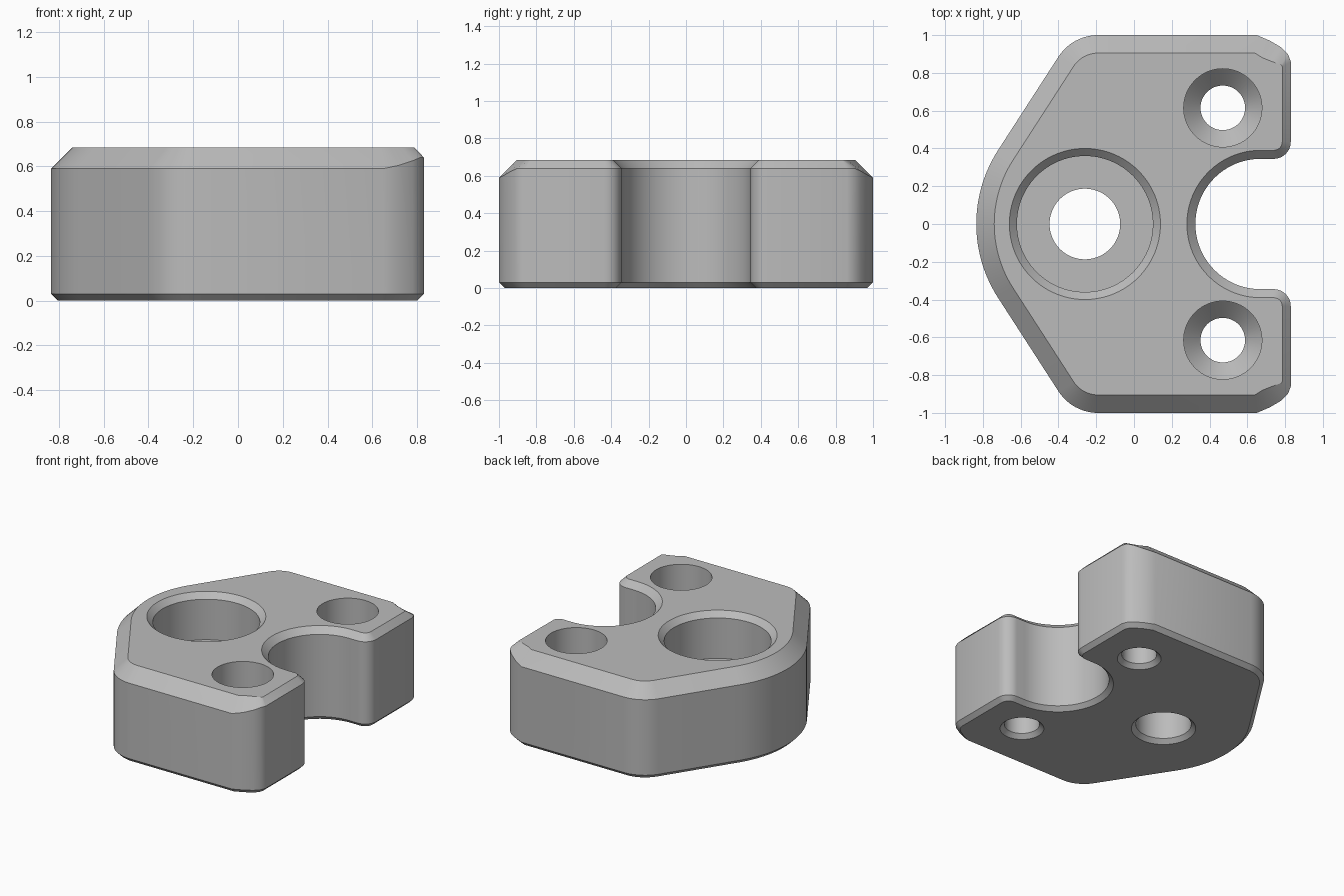
import bpy, bmesh
from math import cos, sin, radians, pi
from mathutils import Vector

HEIGHT = 0.685
OUTER, INNER, BASE = 0.095, 0.045, 0.03   # chamfer sizes

cube = bpy.data.objects.get("Cube")
if cube:
    bpy.data.objects.remove(cube)

steel = bpy.data.materials.new("plain grey")
steel.use_nodes = True
grey = (0.5, 0.5, 0.5, 1)
steel.diffuse_color = grey
steel.node_tree.nodes["Principled BSDF"].inputs["Base Color"].default_value = grey


def arc(cx, cy, r, start, end, steps):
    out = []
    for i in range(steps + 1):
        a = radians(start + (end - start) * i / steps)
        out.append((cx + r * cos(a), cy + r * sin(a)))
    return out


def make_object(name, bm):
    bmesh.ops.recalc_face_normals(bm, faces=bm.faces)
    mesh = bpy.data.meshes.new(name)
    bm.to_mesh(mesh)
    bm.free()
    mesh.materials.append(steel)
    obj = bpy.data.objects.new(name, mesh)
    bpy.context.collection.objects.link(obj)
    return obj


# Half outline, clockwise from the rounded nose to the notch: point, chamfer, explicit top point
half = [(p, OUTER, None) for p in
        arc(-0.115, 0, 0.72, 180, 146.3, 12) + arc(-0.19, 0.75, 0.25, 146.3, 90, 12)]
corner = [((0.65, 1.0), 0.095, (0.64, 0.905)),
          ((0.72, 0.97), 0.08, (0.68, 0.88)),
          ((0.78, 0.935), 0.06, (0.73, 0.86)),
          ((0.815, 0.9), 0.045, (0.78, 0.842)),
          ((0.83, 0.86), 0.045, (0.787, 0.832))]
half += corner
half += [(p, INNER, None) for p in
         arc(0.74, 0.435, 0.09, 0, -90, 10) + arc(0.67, 0, 0.345, 90, 180, 24)]

mirrored = [((p[0], -p[1]), c, (t[0], -t[1]) if t else None)
            for p, c, t in reversed(half[1:-1])]
outline = half + mirrored
points = [Vector(p) for p, c, t in outline]
count = len(points)


def inward(i):
    """Mitred unit offset into the material."""
    d1 = (points[i] - points[i - 1]).normalized()
    d2 = (points[(i + 1) % count] - points[i]).normalized()
    n1, n2 = Vector((d1.y, -d1.x)), Vector((d2.y, -d2.x))
    return (n1 + n2) / (1 + n1.dot(n2))


# Body: four stacked rings joined by walls and chamfers
bm = bmesh.new()
rings = [[], [], [], []]
for i, (p, chamfer, top) in enumerate(outline):
    p, n = points[i], inward(i)
    t = Vector(top) if top else p + n * chamfer
    b = p + n * BASE
    for ring, q, z in zip(rings, (b, p, p, t), (0, BASE, HEIGHT - chamfer, HEIGHT)):
        ring.append(bm.verts.new((q.x, q.y, z)))
for low, high in zip(rings, rings[1:]):
    for i in range(count):
        j = (i + 1) % count
        bm.faces.new((low[i], low[j], high[j], high[i]))
bm.faces.new(rings[0])
bm.faces.new(rings[-1])
body = make_object("clamp_block", bm)


def cut_hole(name, x, y, profile, sides=64):
    """Cut a turned profile of (radius, z) out of the body."""
    cutter_bm = bmesh.new()
    loops = [[cutter_bm.verts.new((x + r * cos(2 * pi * k / sides),
                                   y + r * sin(2 * pi * k / sides), z))
              for k in range(sides)] for r, z in profile]
    for low, high in zip(loops, loops[1:]):
        for k in range(sides):
            m = (k + 1) % sides
            cutter_bm.faces.new((low[k], low[m], high[m], high[k]))
    cutter_bm.faces.new(loops[0])
    cutter_bm.faces.new(loops[-1])
    cutter = make_object(name, cutter_bm)
    cutter.hide_render = True
    mod = body.modifiers.new(name, 'BOOLEAN')
    mod.operation = 'DIFFERENCE'
    mod.solver = 'EXACT'
    mod.object = cutter
    bpy.context.view_layer.objects.active = body
    bpy.ops.object.modifier_apply(modifier=mod.name)
    bpy.data.objects.remove(cutter)


# Large counterbore with a through hole, chamfered at both ends
cut_hole("bore_cutter", -0.26, 0,
         [(0.237, -0.02), (0.187, 0.03), (0.187, 0.345), (0.36, 0.345),
          (0.36, HEIGHT - 0.04), (0.42, HEIGHT + 0.02)], 96)

# Two recessed countersunk screw holes
for side in (1, -1):
    cut_hole("screw_cutter", 0.47, side * 0.615,
             [(0.168, -0.02), (0.118, 0.03), (0.118, 0.26), (0.207, 0.35),
              (0.207, HEIGHT + 0.05)])

# Smooth the curved walls, keep the edges crisp
bpy.ops.object.select_all(action='DESELECT')
body.select_set(True)
bpy.context.view_layer.objects.active = body
bpy.ops.object.shade_smooth_by_angle(angle=radians(30))
